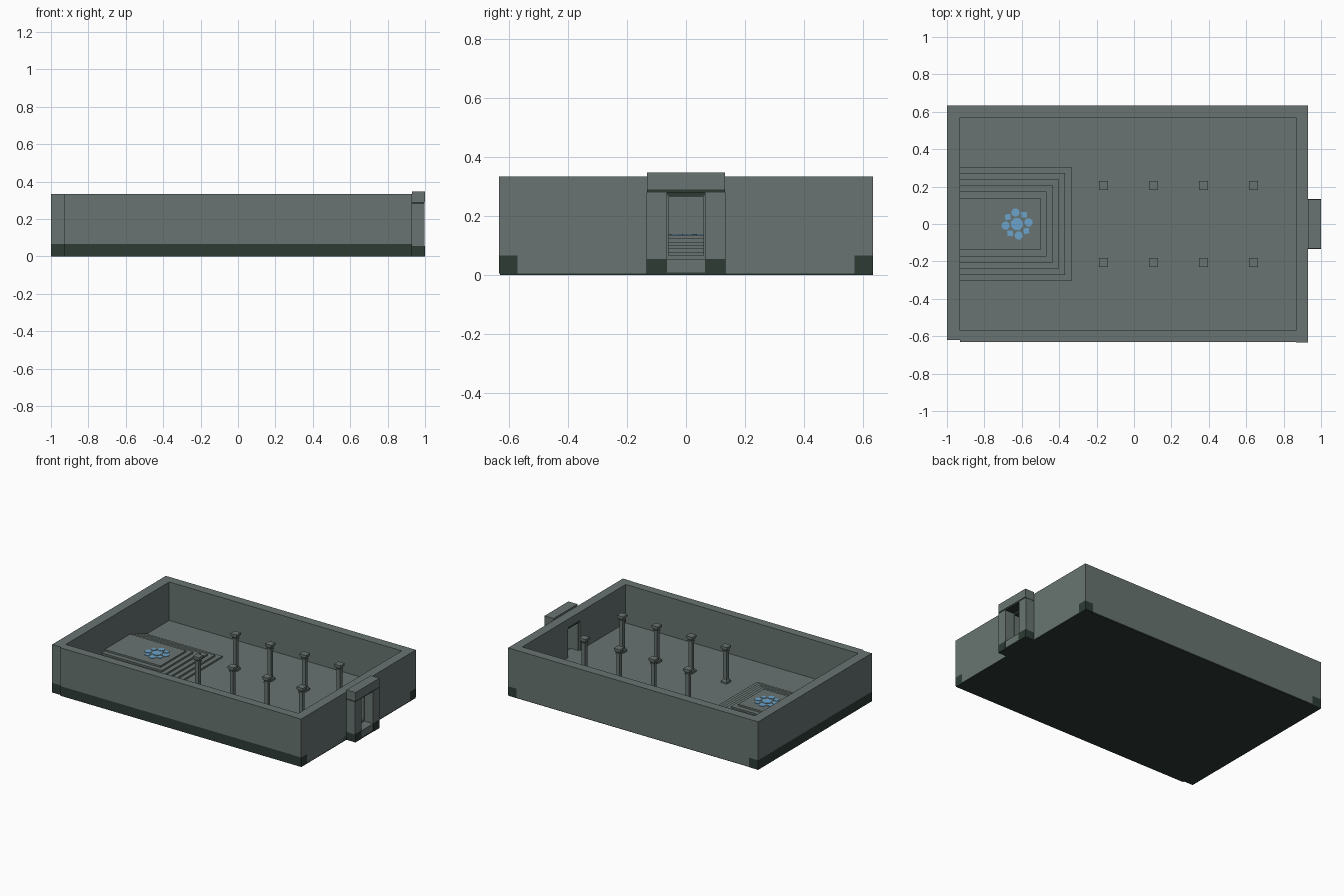
import bpy, bmesh, math
from mathutils import Matrix

if "Cube" in bpy.data.objects:
    bpy.data.objects.remove(bpy.data.objects["Cube"])


def mat(name, col):
    m = bpy.data.materials.new(name)
    m.diffuse_color = (*col, 1)
    m.use_nodes = True
    m.node_tree.nodes["Principled BSDF"].inputs["Base Color"].default_value = m.diffuse_color
    return m


STONE = mat("grey_stone", (0.138, 0.175, 0.165))
DARK = mat("dark_green_stone", (0.026, 0.044, 0.035))
BLUE = mat("pale_blue", (0.15, 0.37, 0.60))


def finish(name, bm, m):
    me = bpy.data.meshes.new(name)
    bm.to_mesh(me)
    bm.free()
    me.materials.append(m)
    ob = bpy.data.objects.new(name, me)
    bpy.context.collection.objects.link(ob)
    return ob


def box(name, x0, x1, y0, y1, z0, z1, m=STONE):
    bm = bmesh.new()
    bmesh.ops.create_cube(bm, size=1)
    for v in bm.verts:
        v.co = ((x0, x1)[v.co.x > 0], (y0, y1)[v.co.y > 0], (z0, z1)[v.co.z > 0])
    return finish(name, bm, m)


def prism(name, x, y, z0, z1, r0, r1, n, m, turn=0.0):
    bm = bmesh.new()
    bmesh.ops.create_cone(bm, cap_ends=True, segments=n, radius1=r0, radius2=r1, depth=z1 - z0,
                          matrix=Matrix.Translation((x, y, (z0 + z1) / 2)) @ Matrix.Rotation(turn, 4, 'Z'))
    return finish(name, bm, m)


F = 0.067   # floor height
T = 0.335   # wall height

# ground plate and floor
box("ground_plate", -0.93, 0.93, -0.63, 0.63, 0, 0.006, DARK)
box("floor", -0.93, 0.93, -0.57, 0.57, 0.006, F)

# long walls: the front one has a dark footing, the back one is plain
box("front_wall", -0.93, 0.865, -0.63, -0.57, F, T)
box("front_footing", -0.93, 0.865, -0.63, -0.57, 0.006, F, DARK)
box("back_wall", -0.93, 0.865, 0.57, 0.633, 0.006, T)

# left wall
box("left_wall", -1, -0.93, -0.62, 0.633, F, T)
box("left_footing", -1, -0.93, -0.62, 0.633, 0, F, DARK)

# right wall with doorway
for s, side in ((-1, "front"), (1, "back")):
    a, b = sorted((s * 0.065, s * 0.633))
    box("right_wall_" + side, 0.865, 0.93, a, b, F, T)
    a, b = sorted((s * 0.13, s * 0.633))
    box("right_footing_" + side, 0.865, 0.93, a, b, 0.006, F, DARK)
    # door jambs and outer gate pillars
    a, b = sorted((s * 0.059, s * 0.065))
    box("door_jamb_" + side, 0.875, 0.93, a, b, F, 0.27)
    a, b = sorted((s * 0.065, s * 0.133))
    box("gate_pillar_" + side, 0.93, 0.998, a, b, 0.055, 0.28)
    box("gate_pillar_base_" + side, 0.93, 1, a, b, 0, 0.055, DARK)
box("wall_over_door", 0.865, 0.93, -0.065, 0.065, 0.28, T)
box("door_header", 0.865, 0.93, -0.065, 0.065, 0.266, 0.28, DARK)
box("threshold", 0.93, 0.998, -0.065, 0.065, 0.01, 0.055)
box("threshold_base", 0.93, 0.998, -0.065, 0.065, 0, 0.01, DARK)
box("gate_lintel_band", 0.93, 0.998, -0.132, 0.132, 0.28, 0.29, DARK)
box("gate_lintel", 0.93, 1, -0.132, 0.132, 0.29, 0.348)

# stepped platform against the left wall
N = 6
H = (0.136 - F) / N
for i in range(N):
    h = 0.305 - 0.033 * i
    box(f"platform_step_{i + 1}", -0.93, -0.335 - 0.033 * i, -h, h, F + H * i, F + H * (i + 1))

# flat blue flower of tiles on the platform
prism("flower_centre", -0.625, 0, 0.136, 0.139, 0.034, 0.034, 8, BLUE, math.pi / 8)
for k in range(8):
    a = k * math.pi / 4 + 0.14
    r = 0.023 if k % 2 == 0 else 0.021
    n = 8 if k % 2 == 0 else 4
    prism(f"flower_petal_{k + 1}", -0.625 + 0.062 * math.cos(a), 0.062 * math.sin(a),
          0.136, 0.139, r, r, n, BLUE, math.pi / n + 0.1)

# two rows of columns: (bottom, top, lower half width, upper half width)
parts = [("plinth", F, 0.079, 0.023, 0.023), ("base", 0.079, 0.092, 0.021, 0.015),
         ("shaft", 0.092, 0.292, 0.013, 0.013), ("collar", 0.282, 0.29, 0.017, 0.017),
         ("capital", 0.292, 0.308, 0.014, 0.022), ("top", 0.308, 0.323, 0.024, 0.024)]
for i, x in enumerate((-0.163, 0.104, 0.371, 0.638)):
    for s, side in ((-1, "front"), (1, "back")):
        for nm, z0, z1, a, b in parts:
            q = math.sqrt(2)
            prism(f"column_{nm}_{side}_{i + 1}", x, s * 0.207, z0, z1, a * q, b * q, 4, STONE, math.pi / 4)
